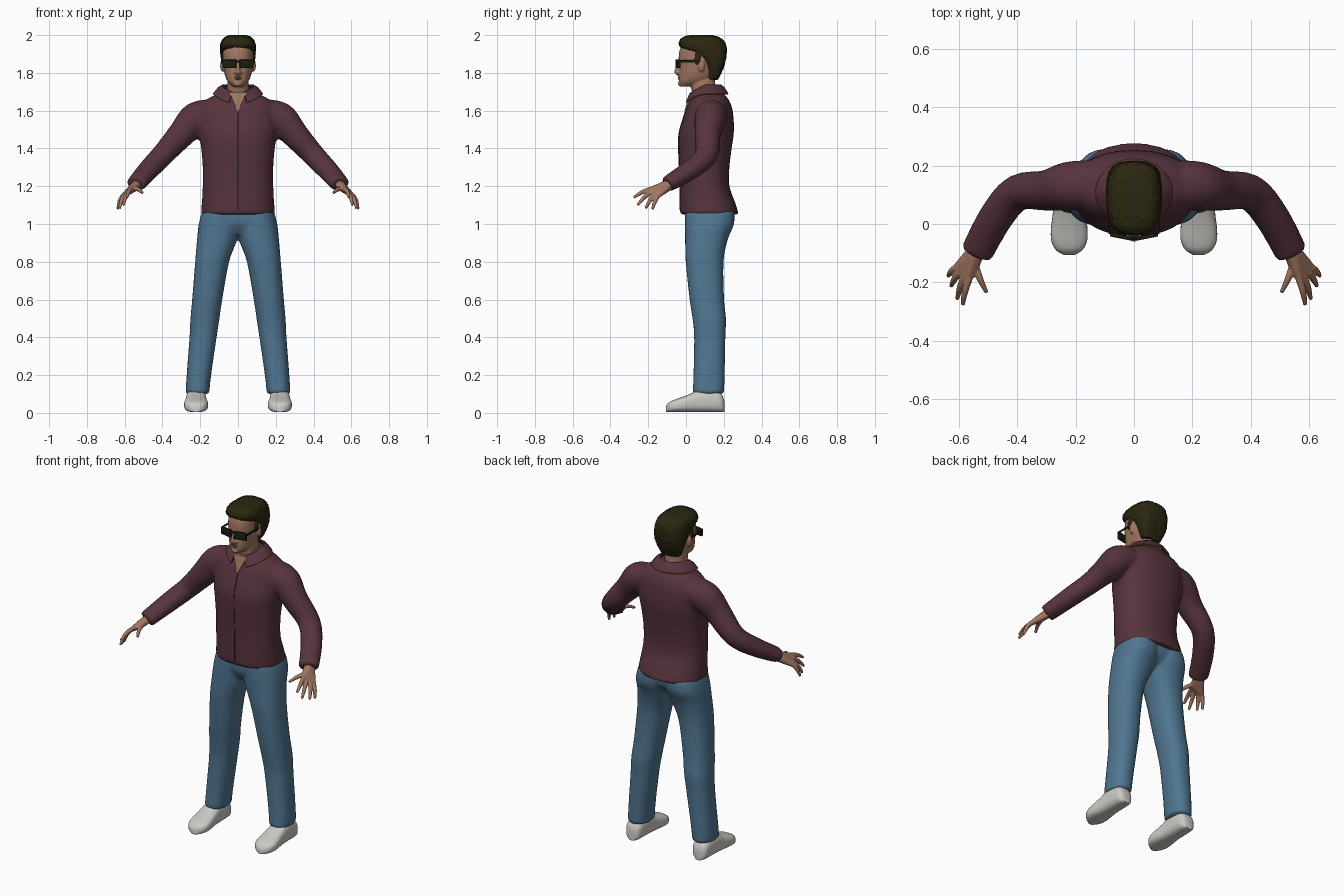
import bpy, bmesh, math, random
from mathutils import Vector

random.seed(4)
cube = bpy.data.objects.get("Cube")
if cube:
    bpy.data.objects.remove(cube, do_unlink=True)

X, Y, Z = Vector((1, 0, 0)), Vector((0, 1, 0)), Vector((0, 0, 1))


def material(name, color):
    mat = bpy.data.materials.new(name)
    mat.use_nodes = True
    mat.diffuse_color = (*color, 1)
    mat.node_tree.nodes["Principled BSDF"].inputs["Base Color"].default_value = (*color, 1)
    return mat


SKIN = material("skin brown", (0.36, 0.185, 0.12))
LIP = material("lip brown", (0.25, 0.11, 0.08))
SHIRT = material("shirt maroon", (0.095, 0.034, 0.047))
SEAM = material("seam dark maroon", (0.04, 0.014, 0.02))
TRIM = material("trim gold", (0.19, 0.09, 0.017))
DENIM = material("denim blue", (0.08, 0.18, 0.28))
HAIR = material("hair dark olive", (0.023, 0.02, 0.005))
GLASS = material("glasses black", (0.012, 0.012, 0.006))
SHOE = material("shoe off white", (0.6, 0.59, 0.56))


def refine(rows, steps=4):
    """Smooth in-between rows along a list of number tuples."""
    out = []
    last = len(rows) - 1
    for i in range(last):
        a, b, c, d = (rows[max(0, min(last, i + k))] for k in (-1, 0, 1, 2))
        for s in range(steps):
            t = s / steps
            out.append([0.5 * (2 * q + (r - p) * t + (2 * p - 5 * q + 4 * r - w) * t * t
                               + (3 * q - p - 3 * r + w) * t ** 3)
                        for p, q, r, w in zip(a, b, c, d)])
    return out + [list(rows[-1])]


def oval(center, ru, rv, u=X, v=Y, power=2.3, n=28):
    ring = []
    for i in range(n):
        a = math.tau * i / n
        c, s = math.cos(a), math.sin(a)
        ring.append(Vector(center) + u * ru * math.copysign(abs(c) ** (2 / power), c)
                    + v * rv * math.copysign(abs(s) ** (2 / power), s))
    return ring


def loft(bm, rings):
    loops = [[bm.verts.new(p) for p in ring] for ring in rings]
    n = len(loops[0])
    for lo, hi in zip(loops, loops[1:]):
        for i in range(n):
            bm.faces.new((lo[i], lo[(i + 1) % n], hi[(i + 1) % n], hi[i]))
    bm.faces.new(loops[0][::-1])
    bm.faces.new(loops[-1])


def stack(bm, rows, power=2.3):
    """Closed body from rows of height, centre x, half width, front y, back y."""
    loft(bm, [oval((cx, (f + b) / 2, z), w, (b - f) / 2, power=power)
              for z, cx, w, f, b in refine(rows)])


def tube(bm, rows, n=20, steps=4):
    """Tube from rows of x, y, z, half width, half height."""
    rows = refine(rows, steps)
    rings = []
    for i, r in enumerate(rows):
        d = Vector(rows[min(i + 1, len(rows) - 1)][:3]) - Vector(rows[max(i - 1, 0)][:3])
        side = d.cross(Z if abs(d.normalized().z) < 0.95 else Y).normalized()
        rings.append(oval(r[:3], r[3], r[4], side, side.cross(d).normalized(), 2, n))
    loft(bm, rings)


def ball(bm, center, radii):
    geo = bmesh.ops.create_uvsphere(bm, u_segments=20, v_segments=12, radius=1)
    for v in geo["verts"]:
        v.co = Vector(center) + Vector([a * b for a, b in zip(v.co, radii)])


def finish(name, bm, mat, voxel=0, smooth=6, mods=(), angle=50):
    bmesh.ops.recalc_face_normals(bm, faces=bm.faces)
    mesh = bpy.data.meshes.new(name)
    bm.to_mesh(mesh)
    bm.free()
    obj = bpy.data.objects.new(name, mesh)
    bpy.context.collection.objects.link(obj)
    bpy.ops.object.select_all(action="DESELECT")
    obj.select_set(True)
    bpy.context.view_layer.objects.active = obj
    steps = list(mods)
    if voxel:
        steps = [("REMESH", dict(mode="VOXEL", voxel_size=voxel)),
                 ("SMOOTH", dict(factor=0.5, iterations=smooth))] + steps
    for kind, values in steps:
        mod = obj.modifiers.new(kind.title(), kind)
        for key, value in values.items():
            setattr(mod, key, value)
        bpy.ops.object.modifier_apply(modifier=mod.name)
    obj.data.materials.clear()
    obj.data.materials.append(mat)
    bpy.ops.object.shade_smooth_by_angle(angle=math.radians(angle))
    return obj


# Shirt: torso and both sleeves blended together
bm = bmesh.new()
stack(bm, [(1.05, 0, .198, -.032, .28), (1.11, 0, .192, -.033, .262), (1.2, 0, .187, -.033, .23),
           (1.3, 0, .187, -.036, .23), (1.4, 0, .195, -.04, .242), (1.48, 0, .207, -.038, .253),
           (1.56, 0, .21, -.015, .252), (1.62, 0, .2, .005, .243), (1.66, 0, .165, .025, .225),
           (1.69, 0, .11, .04, .2), (1.72, 0, .08, .06, .18)])
for s in (1, -1):
    tube(bm, [(s * .12, .14, 1.59, .08, .07), (s * .22, .13, 1.56, .085, .088),
              (s * .3, .115, 1.475, .07, .073), (s * .4, .107, 1.365, .063, .06),
              (s * .475, .02, 1.285, .06, .053), (s * .54, -.1, 1.21, .057, .042)])
shirt = finish("shirt", bm, SHIRT, 0.011)

# Front closure seam laid onto the shirt surface
bpy.context.view_layer.update()
rows = []
for i in range(24):
    hit, point, _, _ = shirt.ray_cast(Vector((0, -1, 1.075 + i * 0.0225)), Y)
    if hit:
        rows.append((0, point.y, point.z, 0.0025, 0.0025))
bm = bmesh.new()
tube(bm, rows, 8, 1)
finish("shirt_front_seam", bm, SEAM)

# Collar wrapped around the neck, open at the front, with a gold edge
bm = bmesh.new()
edge, prev = [], None
for i in range(41):
    t = 0.36 + (math.tau - 0.72) * i / 40
    front = max(0, math.cos(t))
    top = Vector((.08 * math.sin(t), .105 - .078 * math.cos(t), 1.735 - .04 * front))
    low = Vector((.128 * math.sin(t), .108 - .112 * math.cos(t), 1.69 - .05 * front ** 2))
    mid = (top + low) / 2 + Vector((0, 0, 0.008))
    row = [bm.verts.new(p) for p in (top, mid, low)]
    if prev:
        for k in (0, 1):
            bm.faces.new((prev[k], row[k], row[k + 1], prev[k + 1]))
    prev = row
    edge.append((*low, 0.0045, 0.0045))
finish("collar", bm, SHIRT, mods=[("SOLIDIFY", dict(thickness=0.008, offset=0))])
bm = bmesh.new()
tube(bm, edge, 8, 1)
finish("collar_trim", bm, TRIM)

# Bare chest in the open neckline
bm = bmesh.new()
front = [Vector((-.045, .02, 1.695)), Vector((.045, .02, 1.695)), Vector((0, -.009, 1.595))]
loft(bm, [front, [p + Y * 0.04 for p in front]])
finish("open_neckline", bm, SKIN, angle=20)

# Jeans: two legs and the seat
bm = bmesh.new()
for s in (1, -1):
    stack(bm, [(.1, s * .215, .063, .034, .202), (.2, s * .207, .065, .039, .205),
               (.4, s * .185, .072, .043, .209), (.5, s * .175, .077, .034, .212),
               (.6, s * .163, .08, .019, .202), (.8, s * .137, .09, -.002, .199),
               (.92, s * .11, .107, -.005, .222), (1, s * .1, .108, -.007, .255),
               (1.07, s * .09, .1, -.005, .255)])
stack(bm, [(.945, 0, .08, .03, .17), (1, 0, .19, -.002, .235), (1.07, 0, .19, -.005, .25)])
finish("jeans", bm, DENIM, 0.011)

# Shoes, lofted from heel to toe
for side, s in (("left", 1), ("right", -1)):
    bm = bmesh.new()
    loft(bm, [oval((s * .222, y, h / 2 + .004), w, h / 2, X, Z, 2.8) for y, w, h in refine(
        [(.203, .025, .06), (.185, .046, .1), (.13, .052, .12), (.07, .054, .118), (.03, .057, .1),
         (-.02, .063, .08), (-.06, .061, .066), (-.09, .045, .052), (-.106, .018, .03)], 3)])
    finish(side + "_shoe", bm, SHOE)

# Hands: palm hull plus five tapered fingers
for side, s in (("left", 1), ("right", -1)):
    bm = bmesh.new()
    points = []
    for x, y, z, r in [(.53, -.075, 1.215, .028), (.548, -.115, 1.2, .024), (.545, -.15, 1.187, .014),
                       (.565, -.185, 1.185, .013), (.61, -.15, 1.147, .012)]:
        for k in range(40):
            d = Vector([random.gauss(0, 1) for _ in range(3)]).normalized()
            points.append(bm.verts.new(Vector((s * x, y, z)) + d * r))
    hull = bmesh.ops.convex_hull(bm, input=points)
    loose = {v for v in hull["geom_interior"] + hull["geom_unused"] if isinstance(v, bmesh.types.BMVert)}
    bmesh.ops.delete(bm, geom=list(loose), context="VERTS")
    for base, tip in [((.565, -.185, 1.185), (.587, -.277, 1.14)),
                      ((.58, -.178, 1.174), (.606, -.257, 1.1)),
                      ((.597, -.165, 1.16), (.627, -.213, 1.083)),
                      ((.61, -.15, 1.148), (.637, -.178, 1.078)),
                      ((.545, -.14, 1.187), (.505, -.235, 1.165))]:
        a, b = Vector(base), Vector(tip)
        for p in (a, b):
            p.x *= s
        m = (a + b) / 2 + Vector((s * 0.003, 0, 0.007))
        tube(bm, [(*a, .013, .013), (*m, .0115, .0115), (*b, .007, .007)], 12)
    finish(side + "_hand", bm, SKIN, 0.004, 2)

# Head with neck, nose, chin and ears
bm = bmesh.new()
stack(bm, [(1.6, 0, .062, .04, .17), (1.68, 0, .058, .035, .16), (1.74, 0, .057, .025, .155),
           (1.8, 0, .05, .04, .15)])
stack(bm, [(1.728, 0, .026, -.028, .05), (1.75, 0, .051, -.037, .1), (1.78, 0, .067, -.038, .15),
           (1.83, 0, .077, -.036, .18), (1.88, 0, .081, -.039, .192), (1.93, 0, .079, -.031, .19),
           (1.97, 0, .06, 0, .16), (1.985, 0, .03, .04, .14)])
tube(bm, [(0, -.03, 1.865, .009, .012), (0, -.043, 1.83, .011, .012), (0, -.05, 1.803, .013, .011),
          (0, -.035, 1.79, .012, .008)])
ball(bm, (0, -.028, 1.742), (.022, .015, .014))
for s in (1, -1):
    ball(bm, (s * .013, -.04, 1.802), (.009, .011, .008))
    ball(bm, (s * .084, .082, 1.838), (.011, .017, .032))
finish("head", bm, SKIN, 0.005, 4)

bm = bmesh.new()
ball(bm, (0, -.035, 1.776), (.02, .008, .004))
ball(bm, (0, -.035, 1.768), (.017, .008, .005))
finish("lips", bm, LIP)

# Short textured hair
bm = bmesh.new()
stack(bm, [(1.765, 0, .056, .115, .168), (1.82, 0, .078, .103, .195), (1.86, 0, .087, .085, .208),
           (1.9, 0, .092, .045, .214), (1.935, 0, .094, -.028, .214), (1.965, 0, .088, -.035, .203),
           (1.988, 0, .07, -.015, .175), (2, 0, .04, .03, .13)], 2.9)
for s in (1, -1):
    ball(bm, (s * .081, .06, 1.875), (.008, .016, .035))
hair = finish("hair", bm, HAIR, 0.006, 3)
for v in hair.data.vertices:
    v.co += v.normal * random.uniform(-0.002, 0.003)
    v.co.z = min(v.co.z, 2)

# Sunglasses: two lenses, bridge and temple arms
bm = bmesh.new()


def box(center, size, yaw=0):
    for v in bmesh.ops.create_cube(bm, size=1)["verts"]:
        x, y, z = (a * b for a, b in zip(v.co, size))
        c, s = math.cos(yaw), math.sin(yaw)
        v.co = Vector(center) + Vector((x * c - y * s, x * s + y * c, z))


for s in (1, -1):
    box((s * .045, -.043, 1.848), (.076, .014, .044), s * .2)
    box((s * .085, .025, 1.861), (.006, .12, .012))
box((0, -.049, 1.86), (.03, .01, .012))
finish("sunglasses", bm, GLASS, mods=[("BEVEL", dict(width=0.003, segments=2))], angle=35)
